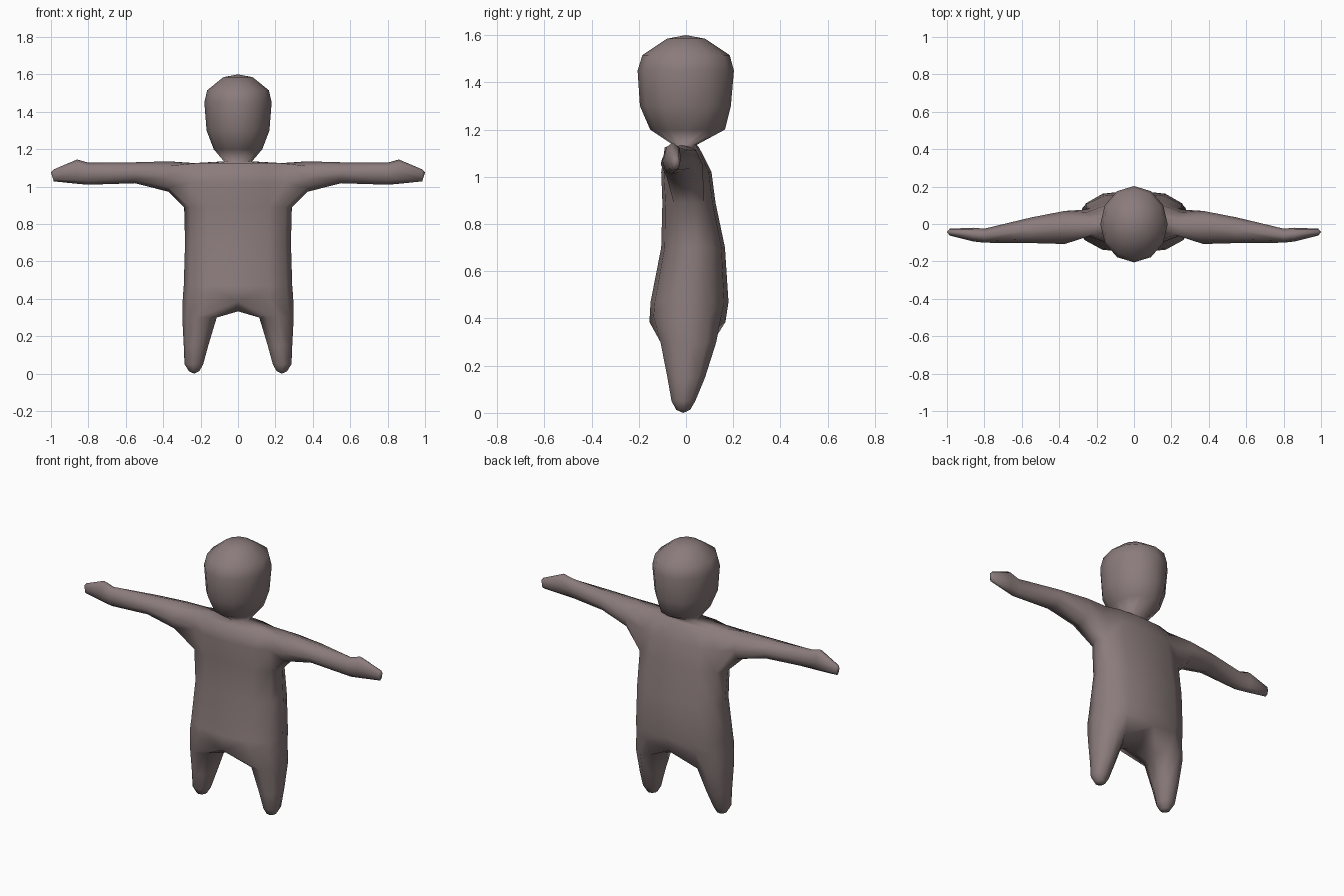
import bpy, bmesh
from math import cos, sin, radians, copysign

if "Cube" in bpy.data.objects:
    bpy.data.objects.remove(bpy.data.objects["Cube"])

bm = bmesh.new()


def power(v, p):
    return copysign(abs(v) ** p, v) if abs(v) > 1e-6 else 0.0


def half_ring(z, w, y0, y1, p=0.8):
    """Half cross-section, centre front round the side to centre back."""
    out = []
    for i in range(7):
        a = radians(-90 + 30 * i)
        out.append(bm.verts.new((w * power(cos(a), p),
                                 (y0 + y1) / 2 + (y1 - y0) / 2 * power(sin(a), p), z)))
    return out


def bridge(a, b, closed=False, skip=()):
    n = len(a)
    for i in range(n if closed else n - 1):
        if i not in skip:
            j = (i + 1) % n
            bm.faces.new((a[i], a[j], b[j], b[i]))


def cap(ring, co, closed=True):
    tip = bm.verts.new(co)
    n = len(ring)
    for i in range(n if closed else n - 1):
        bm.faces.new((ring[i], ring[(i + 1) % n], tip))


# Torso, hips to shoulders; the side faces of the top two bands stay open for the arm
torso = [half_ring(*r) for r in [
    (0.41, 0.295, -0.155, 0.167), (0.47, 0.29, -0.15, 0.18), (0.70, 0.283, -0.105, 0.165),
    (0.89, 0.288, -0.10, 0.125), (1.02, 0.285, -0.105, 0.108), (1.125, 0.25, -0.09, 0.055)]]
for k in range(5):
    bridge(torso[k], torso[k + 1], skip=(2, 3) if k >= 3 else ())
low, mid, top = torso[3:]
bm.verts.remove(mid[3])
for i in (0, 6):
    torso[0][i].co.z = 0.385

# Neck and head
ring = top
for r in [(1.135, 0.075, -0.055, 0.045), (1.20, 0.13, -0.152, 0.165), (1.30, 0.168, -0.195, 0.19),
          (1.45, 0.18, -0.205, 0.203), (1.515, 0.165, -0.185, 0.185), (1.585, 0.078, -0.08, 0.08)]:
    new = half_ring(*r, p=1.0)
    bridge(ring, new)
    ring = new
cap(ring, (0, 0, 1.6), closed=False)

# Arm and hand: x, y range, z range
ring = [low[2], low[3], low[4], mid[4], top[4], top[3], top[2], mid[2]]
for x, y0, y1, z0, z1 in [(0.37, -0.107, 0.07, 0.972, 1.135), (0.55, -0.102, 0.035, 1.018, 1.13),
                          (0.80, -0.10, -0.025, 1.01, 1.128), (0.86, -0.093, -0.02, 1.015, 1.145),
                          (0.985, -0.062, -0.025, 1.028, 1.092)]:
    new = []
    for i in range(8):
        a = radians(-135 + 45 * i)
        new.append(bm.verts.new((x, (y0 + y1) / 2 + (y1 - y0) / 2 * cos(a),
                                 (z0 + z1) / 2 + (z1 - z0) / 2 * sin(a))))
    bridge(ring, new, closed=True)
    ring = new
cap(ring, (1.0, -0.043, 1.075))

# Leg, opening from the hips and the crotch line
ring = torso[0] + [bm.verts.new((0, y, 0.333)) for y in (0.06, -0.05)]
for z, x0, x1, y0, y1 in [(0.30, 0.108, 0.298, -0.11, 0.13), (0.15, 0.155, 0.29, -0.08, 0.082),
                          (0.05, 0.183, 0.286, -0.062, 0.04), (0.013, 0.205, 0.262, -0.042, 0.018)]:
    new = []
    for i in range(9):
        a = radians(-120 + 40 * i)
        new.append(bm.verts.new(((x0 + x1) / 2 + (x1 - x0) / 2 * cos(a),
                                 (y0 + y1) / 2 + (y1 - y0) / 2 * sin(a), z)))
    bridge(ring, new, closed=True)
    ring = new
cap(ring, (0.235, -0.012, 0.0))

# Mirror into the full figure
bmesh.ops.mirror(bm, geom=bm.verts[:] + bm.edges[:] + bm.faces[:], axis='X', merge_dist=0.001)
bmesh.ops.remove_doubles(bm, verts=bm.verts[:], dist=0.0005)
bmesh.ops.recalc_face_normals(bm, faces=bm.faces[:])
mesh = bpy.data.meshes.new("figure_body")
bm.to_mesh(mesh)
bm.free()
for f in mesh.polygons:
    f.use_smooth = True

mat = bpy.data.materials.new("mauve_grey")
mat.diffuse_color = (0.26, 0.2, 0.2, 1)
mat.use_nodes = True
mat.node_tree.nodes["Principled BSDF"].inputs["Base Color"].default_value = mat.diffuse_color
mesh.materials.append(mat)
body = bpy.data.objects.new("figure_body", mesh)
bpy.context.collection.objects.link(body)
